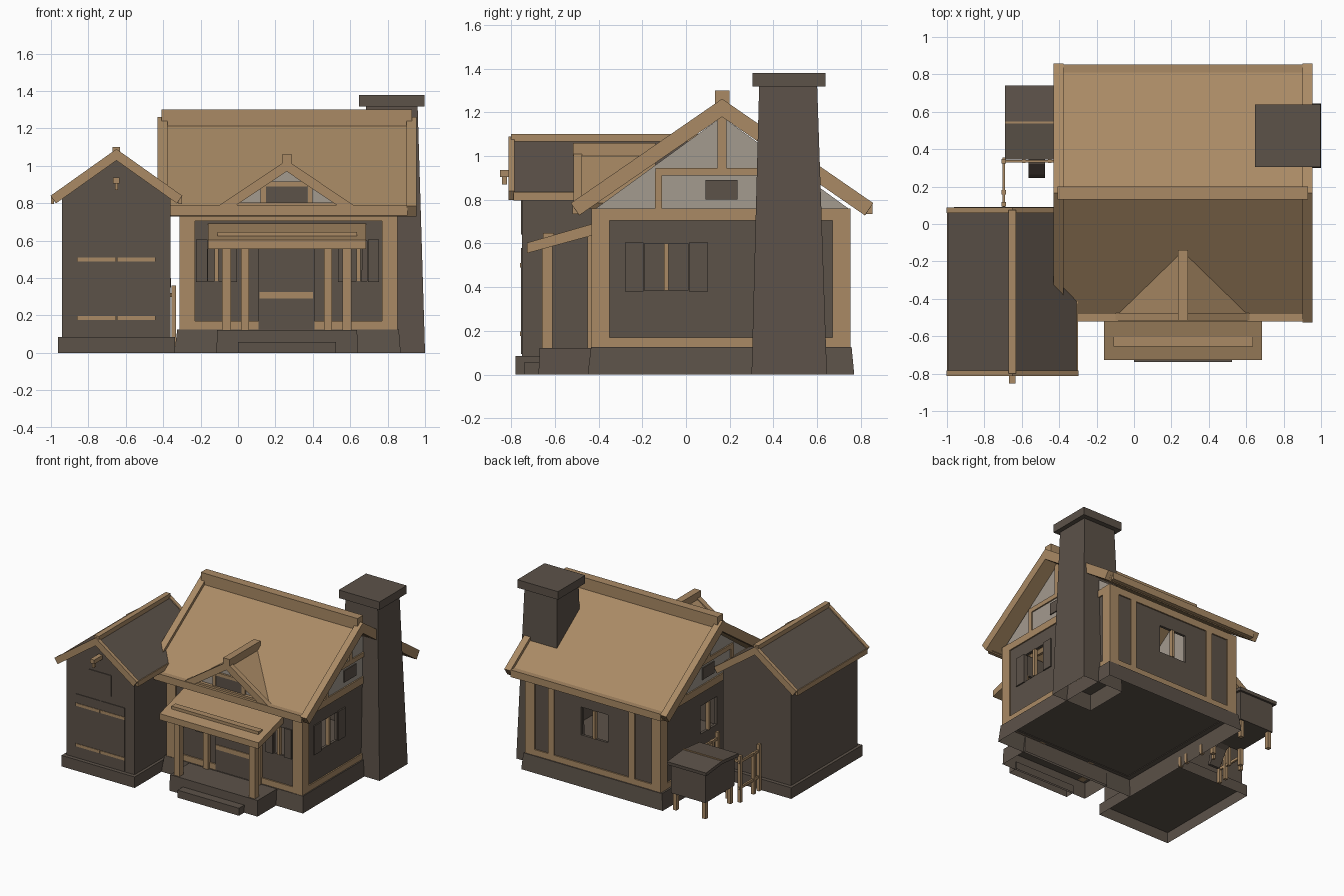
import bpy, bmesh, math

if "Cube" in bpy.data.objects:
    bpy.data.objects.remove(bpy.data.objects["Cube"])


def material(name, rgb):
    m = bpy.data.materials.new(name)
    m.diffuse_color = (*rgb, 1)
    m.use_nodes = True
    m.node_tree.nodes["Principled BSDF"].inputs["Base Color"].default_value = m.diffuse_color
    return m


WOOD = material("tan wood", (0.40, 0.255, 0.13))
DARK = material("dark brown grey", (0.107, 0.084, 0.066))
PLASTER = material("grey plaster", (0.37, 0.325, 0.275))


def finish(name, bm, mat):
    bmesh.ops.recalc_face_normals(bm, faces=bm.faces)
    me = bpy.data.meshes.new(name)
    bm.to_mesh(me)
    bm.free()
    me.materials.append(mat)
    ob = bpy.data.objects.new(name, me)
    bpy.context.collection.objects.link(ob)
    return ob


def prism(name, axis, prof, a0, a1, mat):
    """Extrude a profile along x (points are y,z) or along y (points are x,z)."""
    bm = bmesh.new()
    put = (lambda a, p: (a, p[0], p[1])) if axis == 'x' else (lambda a, p: (p[0], a, p[1]))
    r0 = [bm.verts.new(put(a0, p)) for p in prof]
    r1 = [bm.verts.new(put(a1, p)) for p in prof]
    bm.faces.new(r0)
    bm.faces.new(r1)
    n = len(prof)
    for i in range(n):
        bm.faces.new((r0[i], r0[(i + 1) % n], r1[(i + 1) % n], r1[i]))
    return finish(name, bm, mat)


def box(name, x0, x1, y0, y1, z0, z1, mat, top=None, bottom=True):
    """Box, or a tapered block when top = (x0, x1, y0, y1); the underside may stay open."""
    t = top or (x0, x1, y0, y1)
    bm = bmesh.new()
    lo = [bm.verts.new((x, y, z0)) for x, y in ((x0, y0), (x1, y0), (x1, y1), (x0, y1))]
    hi = [bm.verts.new((x, y, z1)) for x, y in ((t[0], t[2]), (t[1], t[2]), (t[1], t[3]), (t[0], t[3]))]
    if bottom:
        bm.faces.new(lo)
    bm.faces.new(hi)
    for i in range(4):
        j = (i + 1) % 4
        bm.faces.new((lo[i], lo[j], hi[j], hi[i]))
    return finish(name, bm, mat)


def chevron(name, axis, c, half, peak, slope, t, a0, a1, mat):
    """Two-sided pitched slab with square-cut eaves."""
    k = math.hypot(1, slope)
    dx, dz = t * slope / k, t / k
    ez = peak - slope * half
    prof = [(c, peak), (c + half, ez), (c + half - dx, ez - dz), (c, peak - t * k),
            (c - half + dx, ez - dz), (c - half, ez)]
    return prism(name, axis, prof, a0, a1, mat)


def plate(name, side, u0, u1, z0, z1, out, mat, deep=0.005):
    """Board lying on one of the four house walls."""
    if side == 'front':
        return box(name, u0, u1, -0.42 - out, -0.42 + deep, z0, z1, mat)
    if side == 'back':
        return box(name, u0, u1, 0.74 - deep, 0.74 + out, z0, z1, mat)
    if side == 'right':
        return box(name, 0.84 - deep, 0.84 + out, u0, u1, z0, z1, mat)
    return box(name, -0.30 - out, -0.30 + deep, u0, u1, z0, z1, mat)


def cut(target, cutter):
    cutter.hide_render = True
    m = target.modifiers.new("cut", 'BOOLEAN')
    m.operation, m.solver, m.object = 'DIFFERENCE', 'EXACT', cutter


# main house: open-bottomed foundation, hollow walls, gable infill
box("house_foundation", -0.34, 0.87, -0.45, 0.77, 0, 0.125, DARK, (-0.325, 0.86, -0.435, 0.758), False)
walls = box("house_walls", -0.30, 0.84, -0.42, 0.74, 0.12, 0.76, DARK)
cut(walls, box("room_cutter", -0.28, 0.82, -0.40, 0.72, 0.05, 0.85, DARK))
for x in (-0.30, 0.82):
    prism("house_gable", 'x', [(-0.42, 0.755), (0.75, 0.755), (0.165, 1.18)], x, x + 0.02, PLASTER)

# timber frame on all four walls
for side, a, b in (('front', -0.31, 0.85), ('back', -0.31, 0.85), ('right', -0.43, 0.75), ('left', -0.43, 0.75)):
    plate(side + "_sill", side, a, b, 0.125, 0.17, 0.01, WOOD)
    plate(side + "_top_beam", side, a, b, 0.705, 0.76, 0.01, WOOD)
    plate(side + "_corner_post_a", side, a, a + 0.08, 0.125, 0.76, 0.012, WOOD)
    plate(side + "_corner_post_b", side, b - 0.08, b, 0.125, 0.76, 0.012, WOOD)
for x in (-0.06, 0.63):
    plate("back_stud", 'back', x - 0.025, x + 0.025, 0.17, 0.71, 0.01, WOOD)

# gable timbers and attic windows
for side in ('right', 'left'):
    plate(side + "_gable_collar", side, -0.14, 0.47, 0.91, 0.945, 0.01, WOOD)
    plate(side + "_king_post", side, 0.145, 0.185, 0.945, 1.19, 0.01, WOOD)
    for y in (-0.125, 0.455):
        plate(side + "_gable_post", side, y - 0.016, y + 0.016, 0.76, 0.93, 0.01, WOOD)
    plate(side + "_attic_window", side, 0.09, 0.235, 0.80, 0.89, 0.008, DARK)


# open windows with a centre mullion and optional shutters
def window(side, c, w, shutter):
    cut(walls, plate(side + "_window_cutter", side, c - w, c + w, 0.385, 0.60, 0.03, DARK, 0.03))
    plate(side + "_mullion", side, c - 0.011, c + 0.011, 0.385, 0.60, 0.008, WOOD, 0.02)
    if shutter:
        for s in (-1, 1):
            a, b = sorted((c + s * (w + 0.004), c + s * (w + shutter)))
            plate(side + "_shutter", side, a, b, 0.38, 0.605, 0.01, DARK)


window('front', -0.115, 0.045, 0.065)
window('front', 0.645, 0.045, 0.065)
window('right', -0.09, 0.10, 0.09)
window('left', 0.15, 0.10, 0)
window('back', 0.265, 0.115, 0)

# main roof
chevron("main_roof", 'x', 0.165, 0.68, 1.235, 0.69, 0.045, -0.40, 0.92, WOOD)
for x in (-0.43, 0.902):
    chevron("main_barge_board", 'x', 0.165, 0.692, 1.262, 0.69, 0.068, x, x + 0.052, WOOD)
box("main_ridge_beam", -0.41, 0.93, 0.132, 0.2, 1.2, 1.3, WOOD)
box("front_eave_board", -0.38, 0.905, -0.52, -0.475, 0.735, 0.79, WOOD)
box("back_eave_board", -0.38, 0.905, 0.81, 0.853, 0.735, 0.79, WOOD)

# chimney
box("chimney", 0.65, 1.0, 0.30, 0.645, 0, 1.33, DARK, (0.685, 0.96, 0.335, 0.60), False)
box("chimney_cap", 0.648, 0.996, 0.305, 0.638, 1.318, 1.38, DARK)

# front dormer
chevron("dormer_roof", 'y', 0.26, 0.35, 1.02, 0.67, 0.03, -0.49, -0.14, WOOD)
chevron("dormer_barge_board", 'y', 0.26, 0.362, 1.03, 0.67, 0.05, -0.515, -0.475, WOOD)
prism("dormer_gable", 'y', [(-0.06, 0.77), (0.58, 0.77), (0.26, 0.985)], -0.475, -0.45, PLASTER)
box("dormer_ridge_beam", 0.235, 0.29, -0.517, -0.14, 1.0, 1.06, WOOD)
box("dormer_collar", 0.14, 0.38, -0.49, -0.47, 0.89, 0.915, WOOD)
box("dormer_base_beam", -0.05, 0.57, -0.50, -0.47, 0.775, 0.805, WOOD)
box("dormer_window", 0.15, 0.37, -0.483, -0.47, 0.805, 0.89, DARK)
for x in (0.135, 0.385):
    box("dormer_post", x - 0.014, x + 0.014, -0.487, -0.47, 0.80, 0.90, WOOD)

# porch
box("porch_floor", -0.115, 0.64, -0.675, -0.43, 0, 0.122, DARK, (-0.112, 0.637, -0.67, -0.43), False)
box("porch_step", 0.0, 0.525, -0.738, -0.66, 0, 0.058, DARK, None, False)
prism("porch_roof", 'x', [(-0.728, 0.555), (-0.728, 0.603), (-0.41, 0.695), (-0.41, 0.642)], -0.16, 0.685, WOOD)
box("porch_roof_batten", -0.11, 0.635, -0.655, -0.605, 0.60, 0.647, WOOD)
for s in (-1, 1):
    x = 0.26 + s * 0.322
    box("porch_post", x - 0.024, x + 0.024, -0.66, -0.612, 0.12, 0.60, WOOD)
    x = 0.26 + s * 0.222
    box("door_post", x - 0.021, x + 0.021, -0.45, -0.415, 0.12, 0.66, WOOD)
plate("front_door", 'front', 0.11, 0.41, 0.125, 0.56, 0.011, DARK)
plate("door_strap", 'front', 0.115, 0.40, 0.29, 0.325, 0.018, WOOD)

# side barn
box("barn_foundation", -0.963, -0.338, -0.78, 0.09, 0, 0.085, DARK, None, False)
prism("barn_walls", 'y', [(-0.94, 0.08), (-0.36, 0.08), (-0.36, 0.83), (-0.65, 1.035), (-0.94, 0.83)],
      -0.75, 0.06, DARK)
chevron("barn_roof", 'y', -0.65, 0.348, 1.08, 0.71, 0.035, -0.79, 0.065, DARK)
for y in (-0.812, 0.06):
    chevron("barn_barge_board", 'y', -0.65, 0.352, 1.09, 0.71, 0.05, y, y + 0.028, WOOD)
box("barn_ridge_beam", -0.67, -0.63, -0.80, 0.075, 1.03, 1.10, WOOD)
for x in (-1.0, -0.317):
    box("barn_eave_board", x, x + 0.017, -0.79, 0.065, 0.797, 0.836, WOOD)
for s in (-1, 1):
    a, b = sorted((-0.65 + s * 0.003, -0.65 + s * 0.21))
    box("barn_door_leaf", a, b, -0.755, -0.745, 0.095, 0.58, DARK)
    for z in (0.187, 0.50):
        box("barn_door_strap", a, b, -0.759, -0.75, z - 0.011, z + 0.011, WOOD)
box("barn_hatch", -0.75, -0.555, -0.756, -0.745, 0.64, 0.80, DARK)
box("hoist_arm", -0.667, -0.633, -0.852, -0.75, 0.905, 0.937, WOOD)
box("hoist_hook", -0.658, -0.642, -0.842, -0.82, 0.87, 0.91, WOOD)

# small coop on legs behind the barn
box("coop_body", -0.67, -0.375, 0.365, 0.72, 0.13, 0.36, DARK)
chevron("coop_roof", 'x', 0.543, 0.198, 0.395, 0.1, 0.025, -0.69, -0.357, DARK)
box("coop_ridge_strip", -0.69, -0.357, 0.537, 0.549, 0.38, 0.401, WOOD)
for x in (-0.65, -0.40):
    for y in (0.39, 0.695):
        box("coop_leg", x - 0.015, x + 0.015, y - 0.015, y + 0.015, 0, 0.14, WOOD)
prism("coop_ramp", 'x', [(0.245, 0), (0.265, 0), (0.335, 0.11), (0.37, 0.13), (0.37, 0.155), (0.32, 0.14),
                         (0.265, 0.08)], -0.565, -0.475, DARK)

# fenced run between barn and coop
for x in (-0.697, -0.343):
    for y in (0.105, 0.17, 0.335):
        box("run_post", x - 0.012, x + 0.012, y - 0.012, y + 0.012, 0, 0.36 if y != 0.17 else 0.32, WOOD)
    for z in (0.1, 0.30):
        box("run_rail", x - 0.007, x + 0.007, 0.09, 0.355, z, z + 0.02, WOOD)
for x in (-0.59, -0.45):
    box("run_end_post", x - 0.01, x + 0.01, 0.325, 0.345, 0, 0.32, WOOD)
box("run_end_rail", -0.697, -0.343, 0.328, 0.342, 0.30, 0.32, WOOD)
